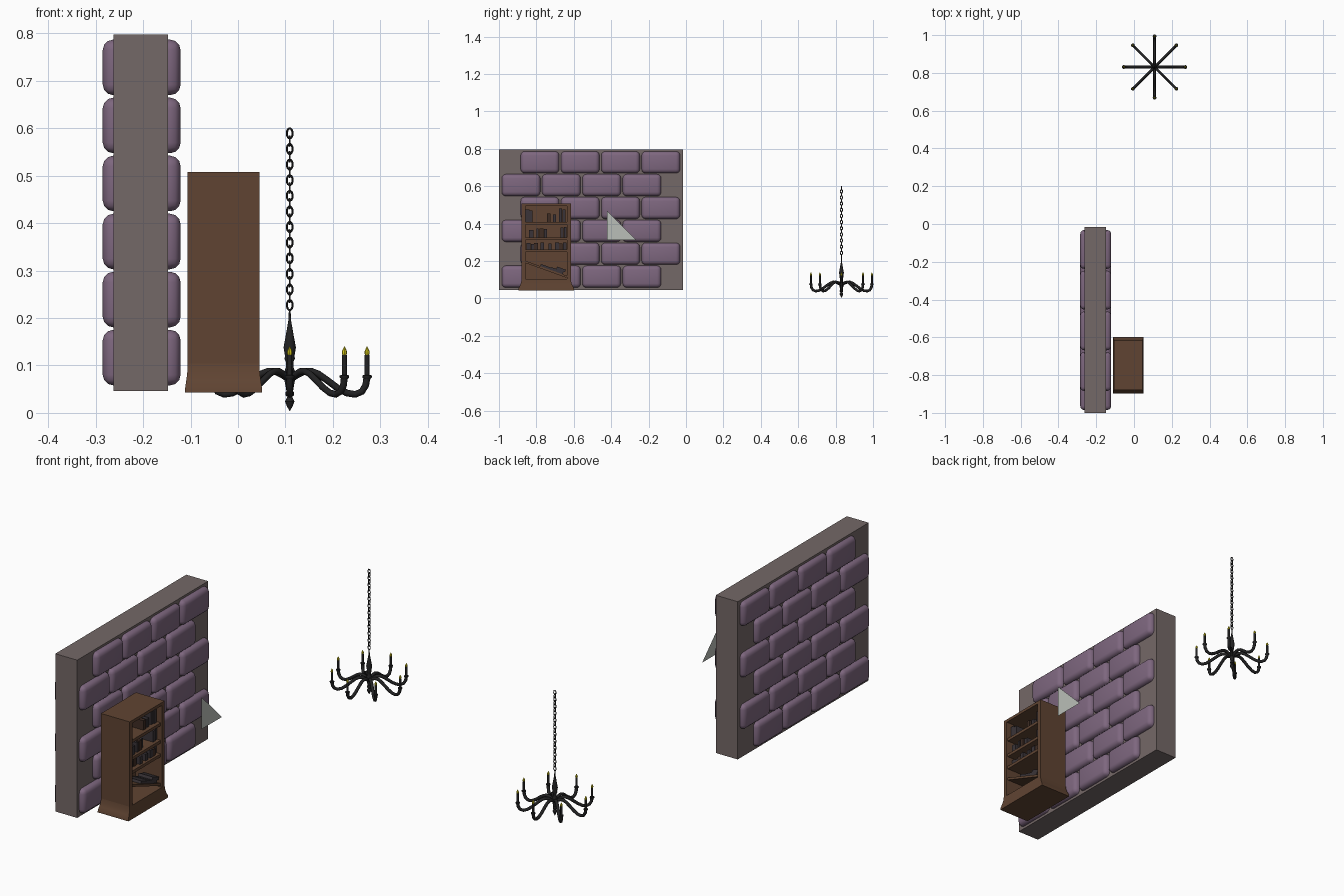
import bpy, bmesh, math, random
from mathutils import Matrix, Vector

if "Cube" in bpy.data.objects:
    bpy.data.objects.remove(bpy.data.objects["Cube"])

random.seed(4)


def material(name, r, g, b):
    lin = [(c / 255 / 12.92) if c < 11 else ((c / 255 + 0.055) / 1.055) ** 2.4 for c in (r, g, b)]
    m = bpy.data.materials.new(name)
    m.diffuse_color = (*lin, 1)
    m.use_nodes = True
    m.node_tree.nodes["Principled BSDF"].inputs["Base Color"].default_value = m.diffuse_color
    return m


STONE = material("mortar_grey", 116, 104, 103)
BRICK = material("brick_purple", 126, 103, 127)
WOOD = material("wood_brown", 96, 68, 50)
IRON = material("iron_black", 34, 34, 35)
FLAME = material("flame_yellow", 215, 202, 25)
BOOK = material("book_charcoal", 58, 52, 56)
BOOK2 = material("book_dark_brown", 62, 44, 36)
SHARD = material("pale_grey", 186, 191, 184)


def add(name, bm, mat, smooth=None):
    bmesh.ops.recalc_face_normals(bm, faces=bm.faces)
    me = bpy.data.meshes.new(name)
    bm.to_mesh(me)
    bm.free()
    me.materials.append(mat)
    ob = bpy.data.objects.new(name, me)
    bpy.context.collection.objects.link(ob)
    if smooth:
        bpy.ops.object.select_all(action='DESELECT')
        ob.select_set(True)
        bpy.context.view_layer.objects.active = ob
        bpy.ops.object.shade_smooth_by_angle(angle=math.radians(smooth))
    return ob


def box(name, lo, hi, mat, bevel=0, tilt=0):
    lo, hi = Vector(lo), Vector(hi)
    bm = bmesh.new()
    bmesh.ops.create_cube(bm, size=1, matrix=Matrix.Diagonal((*(hi - lo), 1)))
    if bevel:
        bmesh.ops.bevel(bm, geom=bm.edges[:], offset=bevel, segments=3, profile=0.5, affect='EDGES')
    bm.transform(Matrix.Translation((lo + hi) / 2) @ Matrix.Rotation(tilt, 4, 'X'))
    return add(name, bm, mat, 50 if bevel else None)


def skin(bm, rings, closed=False):
    """Bridge vertex rings; cap the ends unless the loop is closed."""
    n = len(rings[0])
    vs = [[bm.verts.new(p) for p in ring] for ring in rings]
    for i in range(len(vs) if closed else len(vs) - 1):
        a, b = vs[i], vs[(i + 1) % len(vs)]
        for j in range(n):
            bm.faces.new((a[j], a[(j + 1) % n], b[(j + 1) % n], b[j]))
    if not closed:
        bm.faces.new(vs[0])
        bm.faces.new(vs[-1])


def lathe(name, profile, mat, sides=12, at=(0, 0, 0), smooth=40):
    bm = bmesh.new()
    ang = [2 * math.pi * k / sides for k in range(sides)]
    skin(bm, [[(r * math.cos(a), r * math.sin(a), z) for a in ang] for r, z in profile])
    bm.transform(Matrix.Translation(at))
    return add(name, bm, mat, smooth)


def tube(name, path, radius, mat, matrix, sides=8, closed=False):
    """Sweep a circle along a path lying in the xz plane."""
    bm, rings, n = bmesh.new(), [], len(path)
    for i, (x, z) in enumerate(path):
        p = path[(i - 1) % n] if closed else path[max(i - 1, 0)]
        q = path[(i + 1) % n] if closed else path[min(i + 1, n - 1)]
        t = Vector((q[0] - p[0], 0, q[1] - p[1])).normalized()
        nrm = Vector((-t.z, 0, t.x))
        rings.append([Vector((x, 0, z)) + radius * (nrm * math.cos(a) + Vector((0, math.sin(a), 0)))
                      for a in (2 * math.pi * k / sides for k in range(sides))])
    skin(bm, rings, closed)
    bm.transform(matrix)
    return add(name, bm, mat, 60)


# Brick wall: mortar core with rounded bricks running through it
box("wall_core", (-0.262, -1.0, 0.046), (-0.147, -0.015, 0.797), STONE)
for row in range(6):
    z = 0.058 + row * 0.1223
    y0 = -0.985 if row % 2 == 0 else -0.884
    for col in range(4):
        y = y0 + col * 0.2155
        box("wall_brick", (-0.285, y, z), (-0.121, y + 0.206, z + 0.117), BRICK, bevel=0.022)

# Bookcase carcass, open towards +x
X0, X1, Y0, Y1, TOP = -0.106, 0.045, -0.879, -0.616, 0.508
box("bookcase_back", (X0, Y0, 0.09), (X0 + 0.012, Y1, TOP), WOOD)
box("bookcase_side_front", (X0, Y0, 0.09), (X1, Y0 + 0.021, TOP), WOOD)
box("bookcase_side_rear", (X0, Y1 - 0.021, 0.09), (X1, Y1, TOP), WOOD)
box("bookcase_top", (X0, Y0, 0.494), (X1, Y1, TOP), WOOD)
IN0, IN1 = Y0 + 0.021, Y1 - 0.021
SHELVES = (0.410, 0.327, 0.262)
for z in SHELVES:
    box("bookcase_shelf", (X0, IN0, z - 0.014), (X1 - 0.006, IN1, z), WOOD)

# Flared plinth
bm = bmesh.new()
skin(bm, [[(X0 - dx, Y0 - dy, z), (X1 + dx, Y0 - dy, z), (X1 + dx, Y1 + dy, z), (X0 - dx, Y1 + dy, z)]
          for z, dx, dy in ((0.043, 0.006, 0.018), (0.055, 0.005, 0.016), (0.068, 0.003, 0.009),
                            (0.084, 0.001, 0.003), (0.104, 0, 0))])
add("bookcase_plinth", bm, WOOD, 30)

# Fallen shelf with a slumped heap of books
SLOPE = -0.345
box("fallen_shelf", (X0 + 0.01, -0.866, 0.150), (X1 - 0.006, -0.630, 0.161), WOOD, tilt=SLOPE)
for y, h, w in ((-0.745, 0.013, 0.07), (-0.69, 0.016, 0.07), (-0.668, 0.014, 0.05)):
    z = 0.161 + (y + 0.748) * math.tan(SLOPE) + h / 2 + (0.016 if w < 0.06 else 0)
    box("fallen_book", (-0.04, y - w / 2, z - h / 2), (0.033, y + w / 2, z + h / 2), BOOK, tilt=SLOPE)

# Standing books: (start y, end y, height) on each shelf
BOOKS = (
    ((-0.857, -0.838, 0.066), (-0.837, -0.822, 0.060), (-0.742, -0.724, 0.045), (-0.712, -0.694, 0.040),
     (-0.678, -0.664, 0.070), (-0.661, -0.645, 0.066)),
    ((-0.840, -0.816, 0.040), (-0.798, -0.788, 0.046), (-0.782, -0.762, 0.048), (-0.760, -0.742, 0.044),
     (-0.672, -0.654, 0.052), (-0.653, -0.638, 0.055)),
    ((-0.852, -0.832, 0.034), (-0.830, -0.814, 0.030), (-0.812, -0.792, 0.035), (-0.778, -0.760, 0.036),
     (-0.734, -0.718, 0.032), (-0.700, -0.680, 0.036), (-0.678, -0.660, 0.032), (-0.658, -0.640, 0.036)),
)
for z, row in zip(SHELVES, BOOKS):
    for i, (a, b, h) in enumerate(row):
        box("book", (-0.06, a, z), (0.022 + random.uniform(-0.006, 0.008), b, z + h),
            BOOK2 if i % 4 == 2 else BOOK)

# Loose triangular plate
bm = bmesh.new()
bm.faces.new([bm.verts.new(p) for p in ((0.102, -0.422, 0.313), (0.102, -0.267, 0.313), (0.102, -0.422, 0.468))])
add("triangle_plate", bm, SHARD)

# Chandelier: turned spindle
CX, CY = 0.109, 0.831
lathe("chandelier_spindle", [
    (0.0005, 0.004), (0.006, 0.014), (0.010, 0.024), (0.005, 0.034), (0.009, 0.037), (0.009, 0.043),
    (0.007, 0.046), (0.009, 0.058), (0.011, 0.068), (0.011, 0.088), (0.008, 0.096), (0.008, 0.108),
    (0.011, 0.114), (0.010, 0.120), (0.013, 0.138), (0.008, 0.165), (0.003, 0.194), (0.0018, 0.216)],
    IRON, at=(CX, CY, 0))

# Eight curved arms, each with a cup, candle and flame
ARM = [(0, .070), (.015, .080), (.030, .087), (.045, .088), (.060, .082), (.080, .068), (.100, .053),
       (.120, .042), (.138, .039), (.152, .045), (.160, .058), (.163, .076)]
for k in range(8):
    a = k * math.pi / 4
    tube("chandelier_arm", ARM, 0.0072, IRON, Matrix.Translation((CX, CY, 0)) @ Matrix.Rotation(a, 4, 'Z'))
    at = (CX + 0.163 * math.cos(a), CY + 0.163 * math.sin(a), 0)
    lathe("candle_cup", [(0.006, 0.070), (0.010, 0.075), (0.010, 0.079), (0.005, 0.080)], IRON, 10, at)
    lathe("candle", [(0.0052, 0.079), (0.0052, 0.122)], IRON, 10, at)
    lathe("candle_flame", [(0.003, 0.120), (0.0056, 0.125), (0.0052, 0.130), (0.003, 0.135), (0.0004, 0.140)],
          FLAME, 8, at)

# Chain of alternating oval links
LINK = [(0.0060 * math.cos(t), 0.0105 * math.sin(t)) for t in (2 * math.pi * i / 14 for i in range(14))]
for i in range(23):
    m = Matrix.Translation((CX, CY, 0.589 - i * 0.01645)) @ Matrix.Rotation(math.pi / 2 * (i % 2), 4, 'Z')
    tube("chain_link", LINK, 0.0022, IRON, m, sides=6, closed=True)
